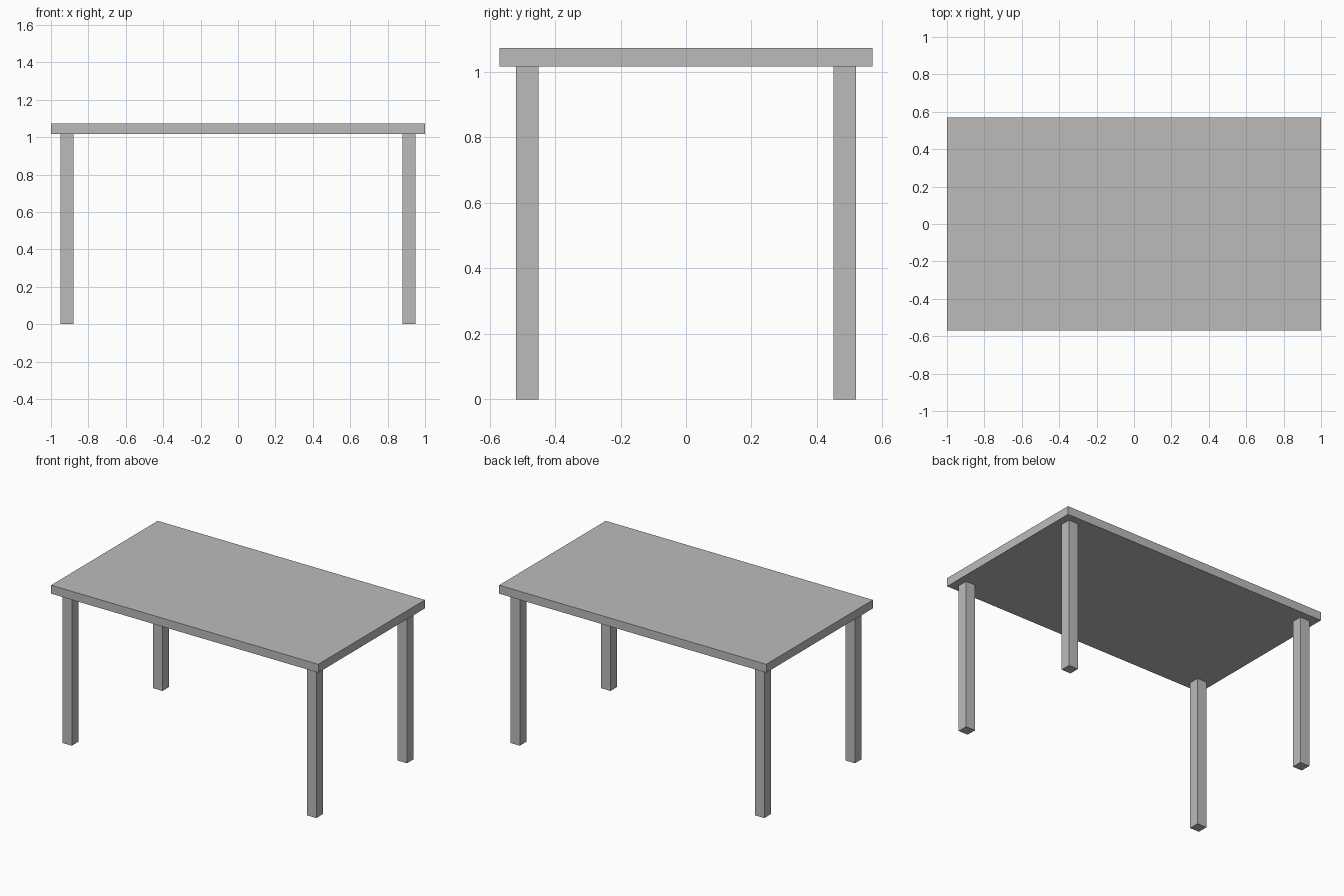
import bpy

if "Cube" in bpy.data.objects:
    bpy.data.objects.remove(bpy.data.objects["Cube"])

# Dimensions
WIDTH, DEPTH, HEIGHT = 2.0, 1.14, 1.073
THICKNESS = 0.057
LEG = 0.07
INSET = 0.05

grey = bpy.data.materials.new("warm_grey")
grey.diffuse_color = (0.51, 0.50, 0.485, 1.0)
grey.use_nodes = True
grey.node_tree.nodes["Principled BSDF"].inputs["Base Color"].default_value = grey.diffuse_color


def box(name, size, center):
    bpy.ops.mesh.primitive_cube_add(size=1, location=center)
    obj = bpy.context.object
    obj.name = name
    obj.scale = size
    bpy.ops.object.transform_apply(location=False, rotation=False, scale=True)
    obj.data.materials.append(grey)
    return obj


# Flat slab top
box("table_top", (WIDTH, DEPTH, THICKNESS), (0, 0, HEIGHT - THICKNESS / 2))

# Four square legs, inset from the corners
leg_height = HEIGHT - THICKNESS
leg_x = WIDTH / 2 - INSET - LEG / 2
leg_y = DEPTH / 2 - INSET - LEG / 2
for side_x, sx in (("left", -1), ("right", 1)):
    for side_y, sy in (("front", -1), ("back", 1)):
        box(f"{side_y}_{side_x}_leg", (LEG, LEG, leg_height),
            (sx * leg_x, sy * leg_y, leg_height / 2))
